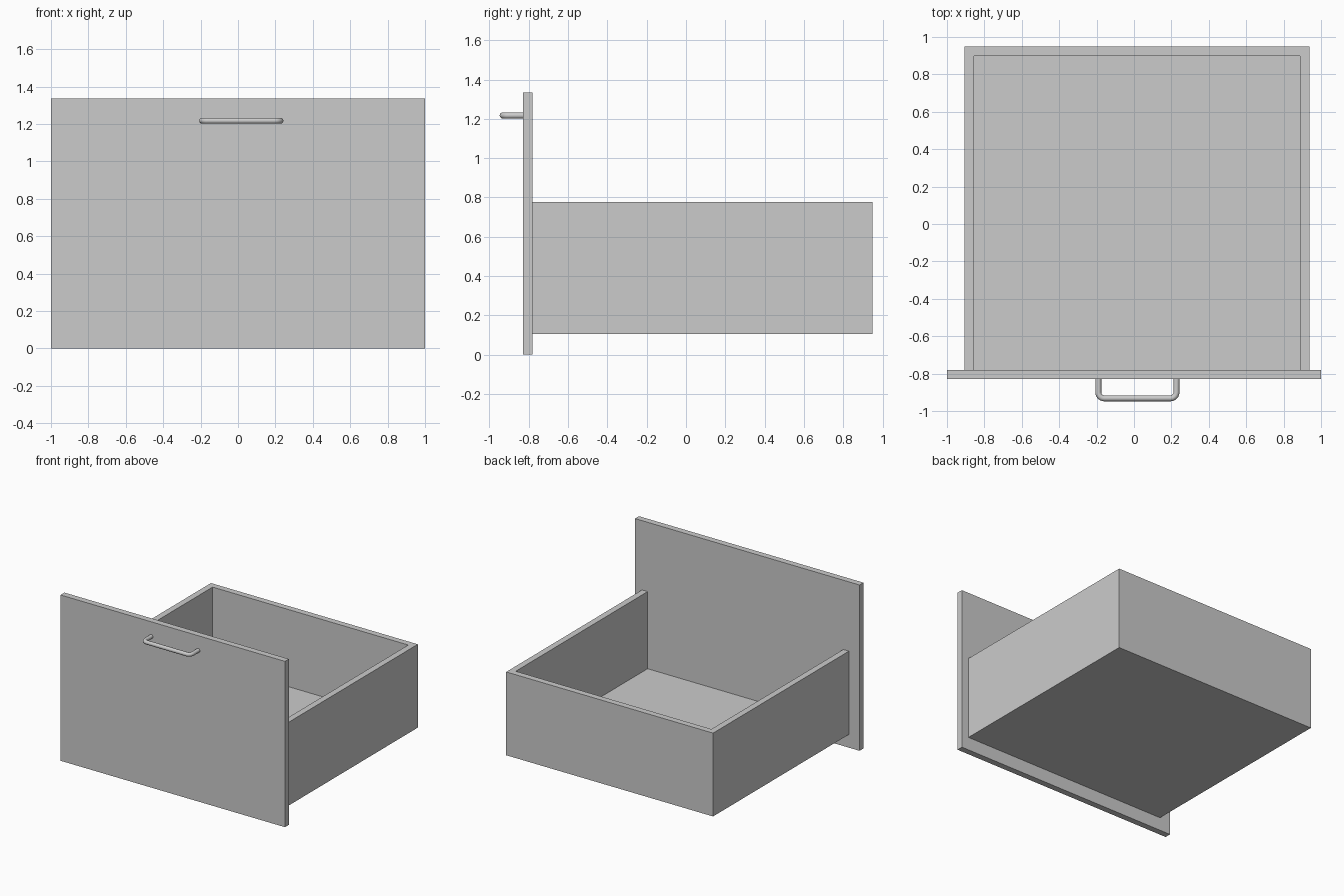
import bpy, math
from mathutils import Vector

if "Cube" in bpy.data.objects:
    bpy.data.objects.remove(bpy.data.objects["Cube"])


def box(name, lo, hi):
    lo, hi = Vector(lo), Vector(hi)
    bpy.ops.mesh.primitive_cube_add(size=1, location=(lo + hi) / 2)
    ob = bpy.context.object
    ob.name = name
    ob.scale = hi - lo
    bpy.ops.object.transform_apply(location=False, rotation=False, scale=True)
    return ob


T = 0.05                                  # board thickness
FACE_Y = -0.83                            # outer face of the front panel
X0, X1, Y0, Y1 = -0.905, 0.938, FACE_Y + T, 0.948
Z0, Z1 = 0.106, 0.777

# front panel
box("front_panel", (-1, FACE_Y, 0), (1, Y0, 1.335))

# drawer tray: solid block hollowed from the top and the panel side
tray = box("drawer_tray", (X0, Y0, Z0), (X1, Y1, Z1))
cutter = box("tray_cutter", (X0 + T, Y0 - 0.1, Z0 + T), (X1 - T, Y1 - T, Z1 + 0.1))
cutter.hide_render = True
mod = tray.modifiers.new("hollow", 'BOOLEAN')
mod.operation = 'DIFFERENCE'
mod.solver = 'EXACT'
mod.object = cutter
bpy.context.view_layer.objects.active = tray
bpy.ops.object.modifier_apply(modifier=mod.name)
bpy.data.objects.remove(cutter)

# handle: round bar swept along a U path with rounded corners
R, BEND, HALF, CX = 0.016, 0.032, 0.209, 0.018
BAR_Y, HZ, STEPS = -0.948 + R, 1.217, 6
right = [(HALF, FACE_Y + 0.005)]
for i in range(STEPS + 1):
    a = math.radians(90) * i / STEPS
    right.append((HALF - BEND + BEND * math.cos(a), BAR_Y + BEND - BEND * math.sin(a)))
path = right + [(-x, y) for x, y in reversed(right)]

curve = bpy.data.curves.new("handle", 'CURVE')
curve.dimensions = '3D'
curve.bevel_depth = R
curve.bevel_resolution = 4
curve.use_fill_caps = True
spline = curve.splines.new('POLY')
spline.points.add(len(path) - 1)
for p, (x, y) in zip(spline.points, path):
    p.co = (CX + x, y, HZ, 1)
handle = bpy.data.objects.new("handle", curve)
bpy.context.collection.objects.link(handle)
bpy.ops.object.select_all(action='DESELECT')
handle.select_set(True)
bpy.context.view_layer.objects.active = handle
bpy.ops.object.convert(target='MESH')
bpy.ops.object.shade_smooth_by_angle(angle=math.radians(40))
